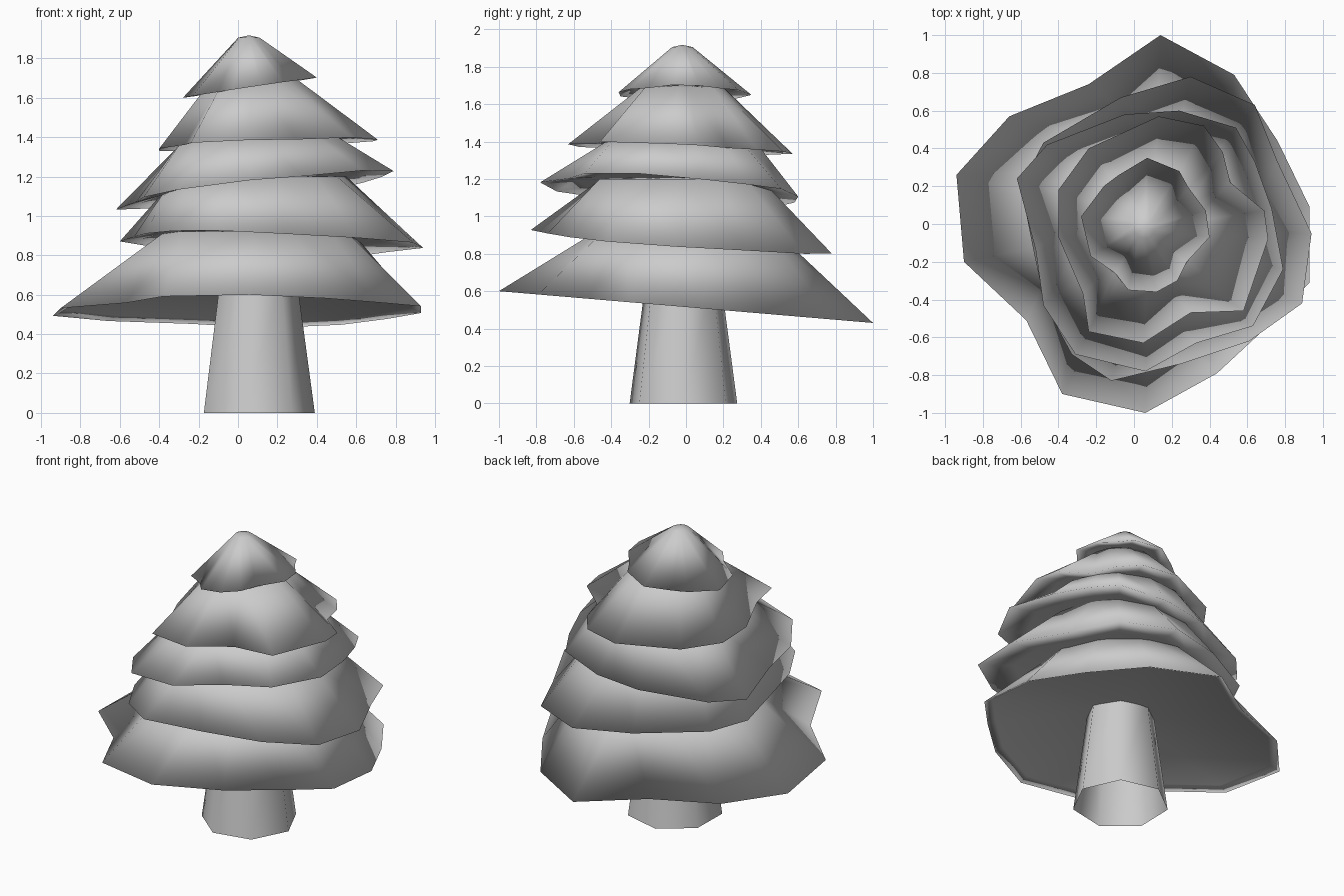
import bpy, bmesh, math
from mathutils import Vector

if "Cube" in bpy.data.objects:
    bpy.data.objects.remove(bpy.data.objects["Cube"])


def loft(name, rings, tips=()):
    """Skin a stack of rings; tips are the points closing the first and last ring."""
    bm = bmesh.new()
    rows = [[bm.verts.new(p) for p in r] for r in rings]
    n = len(rows[0])
    for a, b in zip(rows, rows[1:]):
        for i in range(n):
            j = (i + 1) % n
            bm.faces.new((a[i], a[j], b[j], b[i]))
    for row, tip in zip((rows[0], rows[-1]), tips):
        v = bm.verts.new(tip)
        for i in range(n):
            bm.faces.new((row[i], row[(i + 1) % n], v))
    bmesh.ops.recalc_face_normals(bm, faces=bm.faces)
    for f in bm.faces:
        f.smooth = True
    me = bpy.data.meshes.new(name)
    bm.to_mesh(me)
    bm.free()
    ob = bpy.data.objects.new(name, me)
    bpy.context.collection.objects.link(ob)
    return ob


def ring(cx, cy, z, r, n=7, a0=-0.02):
    return [(cx + r * math.cos(a0 + math.tau * i / n),
             cy + r * math.sin(a0 + math.tau * i / n), z) for i in range(n)]


def tier(name, outline, tilt, top, lip=0.75, rise=0.06):
    """Ragged tilted skirt: rim outline, tilt = (z0, dz/dx, dz/dy), top = (x, y, z, r)."""
    z0, sx, sy = tilt
    cx, cy, cz, r = top
    rim = [Vector((x, y, z0 + sx * x + sy * y)) for x, y in outline]
    mid = Vector((cx, cy, z0 + sx * cx + sy * cy))
    inner = [mid.lerp(p, lip) + Vector((0, 0, 0.025)) for p in rim]
    upper = []
    for p in rim:
        d = Vector((p.x - cx, p.y - cy)).normalized() * r
        upper.append(Vector((cx + d.x, cy + d.y, cz)))
    loft(name, [inner, rim, upper],
         (mid + Vector((0, 0, rise)), Vector((cx, cy, cz + 0.012))))


# trunk: open tapered seven-sided tube
loft("trunk", [ring(0.095, -0.015, 0, 0.295), ring(0.095, -0.015, 0.66, 0.206)])

# foliage tiers, bottom to top
tier("foliage_bottom",
     [(.14, 1.0), (.53, .79), (.76, .44), (.93, .09), (.93, -.31), (.72, -.53),
      (.44, -.79), (.06, -1.0), (-.38, -.9), (-.57, -.51), (-.9, -.2),
      (-.94, .26), (-.66, .57), (-.24, .74)],
     (.515, 0, -.085), (.1, 0, .92, .48), lip=0.94, rise=0.13)
tier("foliage_second",
     [(.94, -.05), (.89, -.42), (.61, -.62), (.25, -.74), (-.12, -.83),
      (-.33, -.69), (-.47, -.43), (-.53, -.15), (-.6, .2), (-.48, .43),
      (-.07, .67), (.3, .78), (.64, .63), (.76, .33)],
     (.865, -.033, -.07), (.11, -.03, 1.2, .44))
tier("foliage_third",
     [(.79, -.24), (.63, -.54), (.33, -.63), (.06, -.78), (-.31, -.69),
      (-.48, -.43), (-.52, -.14), (-.62, .24), (-.46, .42), (-.05, .58),
      (.24, .6), (.54, .51), (.64, .33), (.73, .08)],
     (1.12, .115, -.07), (.12, -.02, 1.41, .39))
tier("foliage_fourth",
     [(.71, -.08), (.58, -.46), (.3, -.47), (.05, -.63), (-.24, -.57),
      (-.27, -.37), (-.4, -.07), (-.4, .18), (-.24, .4), (.13, .57),
      (.37, .52), (.47, .38), (.51, .22), (.69, .07)],
     (1.355, .04, -.045), (.085, -.02, 1.69, .22))
tier("foliage_top",
     [(.07, .35), (.24, .28), (.29, .19), (.38, .07), (.4, -.07), (.28, -.2),
      (.23, -.3), (.12, -.36), (-.03, -.35), (-.1, -.26), (-.23, -.17),
      (-.28, .04), (-.16, .2), (-.08, .26)],
     (1.642, .15, -.01), (.055, -.02, 1.905, .055))
